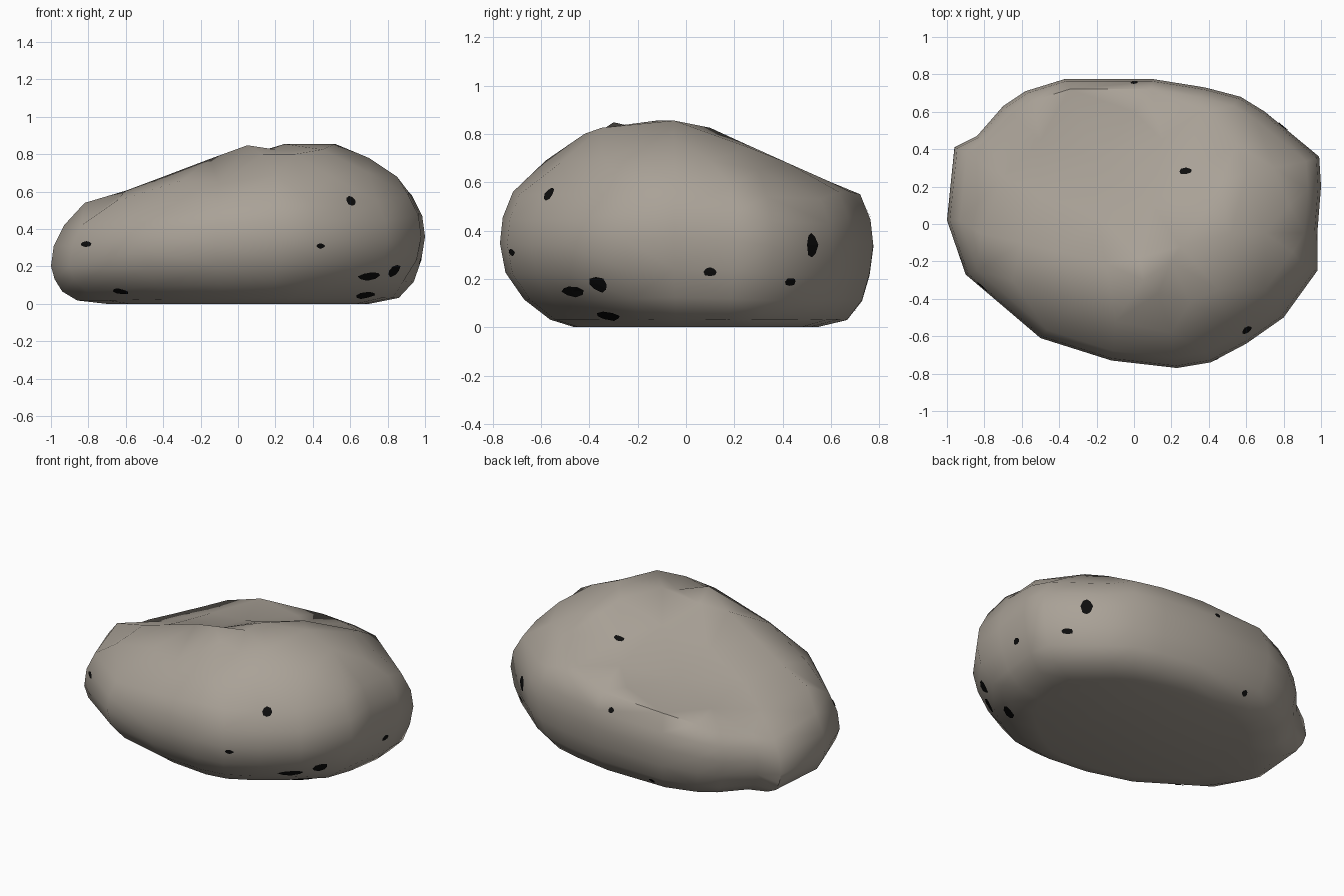
import bpy, bmesh, math, random
from mathutils import Vector
from mathutils.bvhtree import BVHTree
from mathutils.geometry import delaunay_2d_cdt

cube = bpy.data.objects.get("Cube")
if cube:
    bpy.data.objects.remove(cube)
random.seed(4)


def material(name, rgb):
    m = bpy.data.materials.new(name)
    m.use_nodes = True
    color = (*rgb, 1)
    m.diffuse_color = color
    bsdf = m.node_tree.nodes["Principled BSDF"]
    bsdf.inputs["Base Color"].default_value = color
    bsdf.inputs["Roughness"].default_value = 0.9
    return m


def make_object(name, bm, mat):
    mesh = bpy.data.meshes.new(name)
    bm.to_mesh(mesh)
    bm.free()
    obj = bpy.data.objects.new(name, mesh)
    bpy.context.collection.objects.link(obj)
    mesh.materials.append(mat)
    return obj


stone = material("warm grey stone", (0.40, 0.36, 0.31))
dark = material("dark pit", (0.004, 0.004, 0.004))

# Widest outline: x, y and the height of the shoulder above it
outline = [
    (-1, .02, .42), (-.9, -.27, .42), (-.5, -.61, .46), (-.12, -.73, .52),
    (.23, -.77, .56), (.41, -.74, .55), (.6, -.64, .55), (.8, -.5, .55),
    (.98, -.25, .58), (.98, -.05, .6), (1, .2, .58), (.99, .36, .54),
    (.7, .6, .53), (.57, .68, .56), (.38, .73, .56), (.1, .775, .55),
    (-.37, .775, .53), (-.58, .71, .49), (-.7, .63, .45), (-.84, .47, .42),
    (-.96, .41, .38),
]
# Crown: the long ridge, the front slope, the right brow and the dished back
ridge = [(-.82, -.05, .54), (-.6, -.1, .605), (-.4, -.15, .68), (-.15, -.21, .775),
         (.05, -.3, .848), (.03, -.18, .79), (.13, -.37, .8), (.2, -.2, .825),
         (.25, -.12, .855), (.52, -.05, .855), (.45, -.35, .825), (.3, -.42, .8)]
slope = [(-.3, -.42, .66), (-.65, -.3, .55), (.2, -.58, .69), (-.1, -.52, .64),
         (.5, -.52, .68), (.7, -.35, .7)]
brow = [(.7, -.05, .78), (.83, .1, .69), (.85, -.15, .68), (.4, .1, .825),
        (.45, .22, .77), (.6, .27, .74), (.55, .42, .68), (.75, .3, .65)]
dish = [(.1, .1, .74), (-.2, .05, .64), (-.5, .15, .56), (.28, .28, .67), (-.2, .35, .57),
        (.15, .45, .6), (-.7, .25, .47), (-.5, .45, .5), (0, .6, .56), (.35, .6, .6)]
crown = ridge + slope + brow + dish


def flank_point(x, y, shoulder, scale, front_scale, level):
    # level 0 is the ground, 1 the widest rim, 2 the shoulder
    rim = shoulder * (0.48 if x < -0.85 else 0.62)
    z = rim * level if level <= 1 else rim + (shoulder - rim) * (level - 1)
    # the front is undercut
    undercut = min(1, max(0, -y / 0.45))
    s = scale + (front_scale - scale) * undercut
    return (x * s, y * s, z)


# Boulder flanks: rings from the flat base up to the shoulder
bm = bmesh.new()
levels = [(.70, .60, 0), (.86, .73, .09), (.94, .87, .33), (.98, .97, .65),
          (1, 1, 1), (.985, .985, 1.5), (.93, .93, 2)]
rings = [[bm.verts.new(flank_point(*p, *level)) for p in outline] for level in levels]
n = len(outline)
for low, high in zip(rings, rings[1:]):
    for i in range(n):
        j = (i + 1) % n
        bm.faces.new((low[i], low[j], high[j], high[i]))
bm.faces.new(list(reversed(rings[0])))

# Boulder crown: a faceted skin stretched over the shoulder and crown points
top = rings[-1] + [bm.verts.new(p) for p in crown]
flat = [v.co.to_2d() for v in top]
_, _, triangles, origins, _, _ = delaunay_2d_cdt(flat, [], [list(range(n))], 1, 1e-5)
for triangle in triangles:
    bm.faces.new([top[origins[i][0]] for i in triangle])
bmesh.ops.recalc_face_normals(bm, faces=bm.faces[:])
bmesh.ops.triangulate(bm, faces=bm.faces[:])
tree = BVHTree.FromBMesh(bm)
boulder = make_object("boulder", bm, stone)
bpy.ops.object.select_all(action='DESELECT')
boulder.select_set(True)
bpy.context.view_layer.objects.active = boulder
bpy.ops.object.shade_smooth_by_angle(angle=math.radians(55))

# Pits: irregular dark patches laid on the surface (side, position, half width, half height)
FRONT, BACK, LEFT, TOP = Vector((0, -1, 0)), Vector((0, 1, 0)), Vector((1, 0, 0)), Vector((0, 0, 1))
spots = [
    (FRONT, (-.81, 0, .32), .045, .016), (FRONT, (-.63, 0, .07), .05, .03),
    (FRONT, (.6, 0, .55), .03, .03), (FRONT, (.44, 0, .31), .027, .016),
    (FRONT, (.7, 0, .15), .07, .028), (LEFT, (0, -.32, .05), .075, .035),
    (LEFT, (0, -.36, .18), .05, .04), (LEFT, (0, .1, .23), .03, .02),
    (LEFT, (0, .52, .34), .035, .06), (LEFT, (0, .43, .19), .035, .018),
    (TOP, (.28, .28, 0), .04, .02), (BACK, (0, 0, .47), .022, .02),
    (BACK, (-.25, 0, .07), .022, .02),
]
SIDES, LIFT = 8, 0.005
bm = bmesh.new()
for side, at, width, height in spots:
    hit, normal, _, _ = tree.ray_cast(Vector(at) + side * 3, -side)
    across = Vector((1, 0, 0)) if side == TOP else TOP.cross(normal).normalized()
    along = normal.cross(across)
    corners = []
    for k in range(SIDES):
        a = k * math.tau / SIDES
        r = random.uniform(0.8, 1.1)
        p = hit + across * math.cos(a) * r * width + along * math.sin(a) * r * height
        near, near_normal, _, _ = tree.find_nearest(p)
        corners.append(bm.verts.new(near + near_normal * LIFT))
    centre = bm.verts.new(hit + normal * LIFT)
    for k in range(SIDES):
        bm.faces.new((centre, corners[k], corners[(k + 1) % SIDES]))
make_object("surface_pits", bm, dark)
